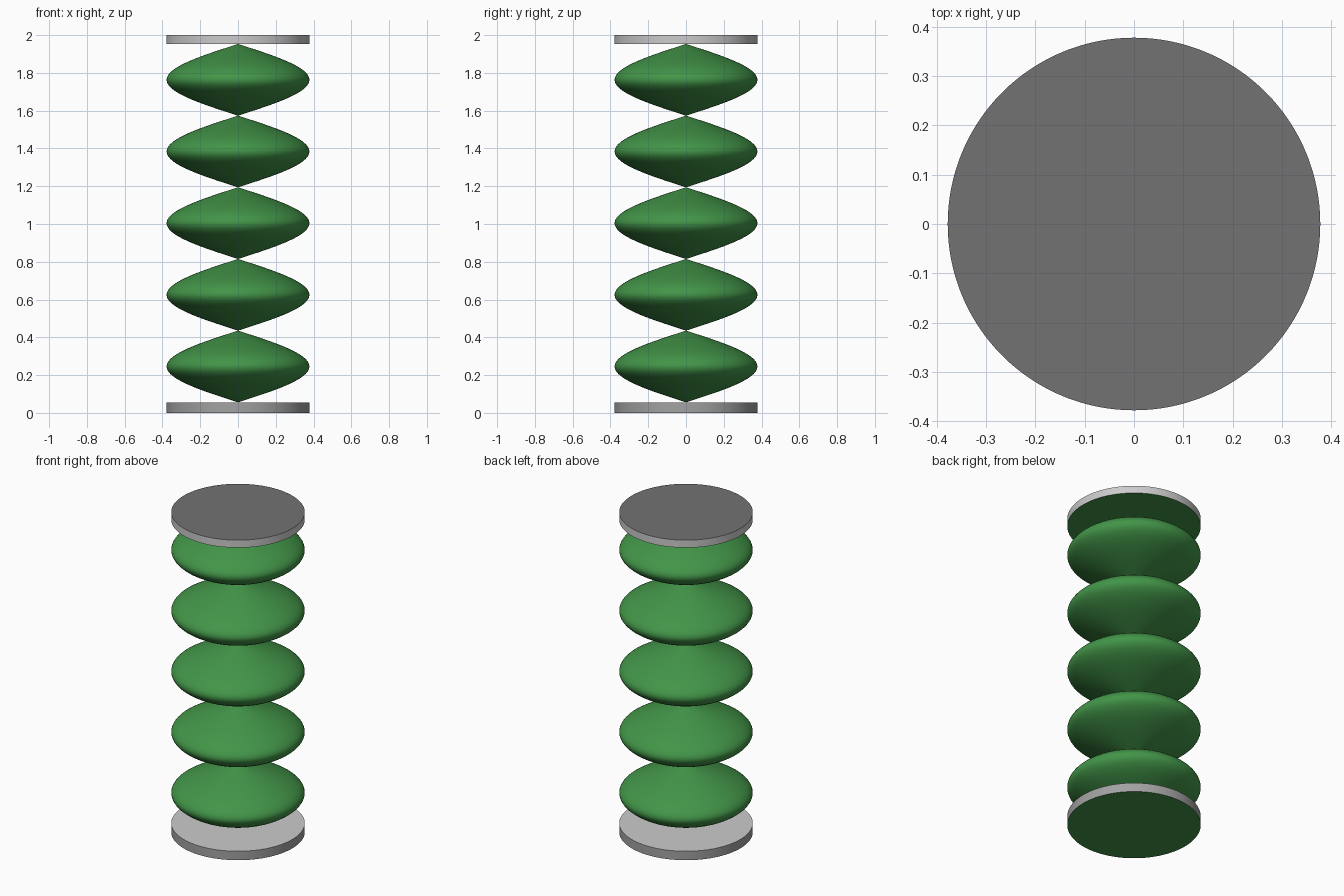
import bpy, bmesh, math

if "Cube" in bpy.data.objects:
    bpy.data.objects.remove(bpy.data.objects["Cube"])

R, Z0, Z1, LOBES = 0.378, 0.056, 1.953, 5
SEG, RINGS = 128, 40


def material(name, *rgb):
    m = bpy.data.materials.new(name)
    m.diffuse_color = (*rgb, 1)
    m.use_nodes = True
    m.node_tree.nodes["Principled BSDF"].inputs["Base Color"].default_value = m.diffuse_color
    return m


green = material("green", 0.055, 0.3, 0.065)
light_grey = material("light_grey", 0.6, 0.6, 0.6)
mid_grey = material("mid_grey", 0.36, 0.36, 0.36)
dark_grey = material("dark_grey", 0.17, 0.17, 0.17)


def lathe(name, profile, mats):
    """Revolve (radius, z) points, whose ends lie on the axis, around z."""
    bm = bmesh.new()
    verts = [bm.verts.new((r, 0, z)) for r, z in profile]
    edges = [bm.edges.new(p) for p in zip(verts, verts[1:])]
    bmesh.ops.spin(bm, geom=verts + edges, cent=(0, 0, 0), axis=(0, 0, 1),
                   angle=math.tau, steps=SEG, use_duplicate=False)
    bmesh.ops.remove_doubles(bm, verts=bm.verts, dist=1e-5)
    bmesh.ops.recalc_face_normals(bm, faces=bm.faces)
    bm.normal_update()
    if len(mats) > 1:  # side, underside, top
        for f in bm.faces:
            f.material_index = 1 if f.normal.z < -0.9 else 2 if f.normal.z > 0.9 else 0
    me = bpy.data.meshes.new(name)
    bm.to_mesh(me)
    bm.free()
    for m in mats:
        me.materials.append(m)
    ob = bpy.data.objects.new(name, me)
    bpy.context.collection.objects.link(ob)
    bpy.ops.object.select_all(action='DESELECT')
    ob.select_set(True)
    bpy.context.view_layer.objects.active = ob
    bpy.ops.object.shade_smooth_by_angle(angle=math.radians(40))
    return ob


# End discs with green undersides
for name, lo, hi, side, top in (("bottom_disc", 0, Z0, mid_grey, light_grey),
                                ("top_disc", Z1, 2, light_grey, dark_grey)):
    lathe(name, [(0, lo), (R, lo), (R, hi), (0, hi)], [side, green, top])

# Stack of sine-profile lobes
h = (Z1 - Z0) / LOBES
for i in range(LOBES):
    profile = [(R * math.sin(math.pi * k / RINGS) if 0 < k < RINGS else 0,
                Z0 + h * (i + k / RINGS)) for k in range(RINGS + 1)]
    lathe(f"lobe_{i + 1}", profile, [green])
